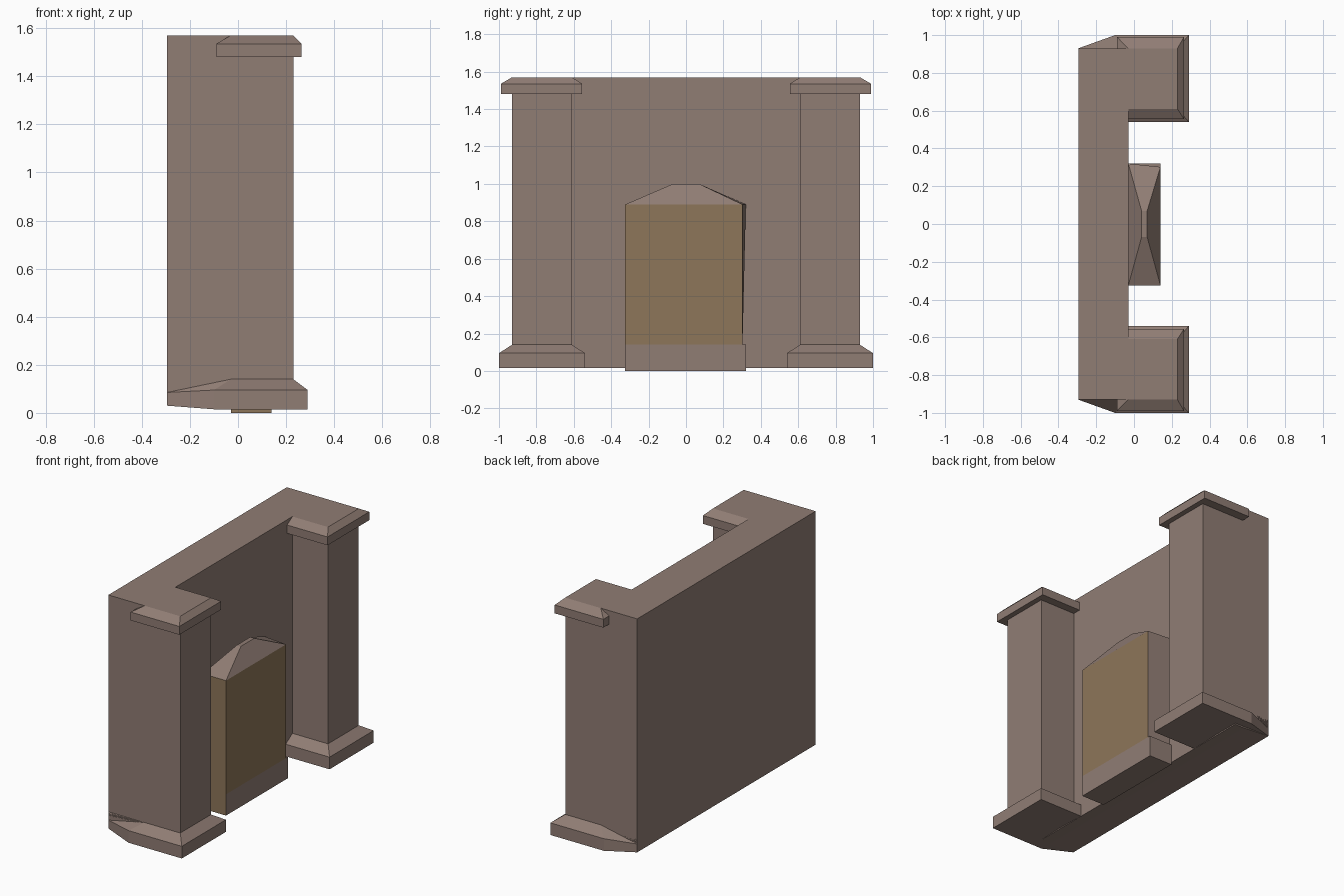
import bpy, bmesh

if "Cube" in bpy.data.objects:
    bpy.data.objects.remove(bpy.data.objects["Cube"])


def material(name, col):
    m = bpy.data.materials.new(name)
    m.diffuse_color = (*col, 1)
    m.use_nodes = True
    m.node_tree.nodes["Principled BSDF"].inputs["Base Color"].default_value = m.diffuse_color
    return m


stone = material("stone", (0.28, 0.205, 0.175))
wood = material("wood", (0.27, 0.18, 0.10))


def loft(name, rings):
    """Closed solid through rings of equal point count."""
    bm = bmesh.new()
    vs = [[bm.verts.new(p) for p in r] for r in rings]
    n = len(rings[0])
    for a, b in zip(vs, vs[1:]):
        for i in range(n):
            j = (i + 1) % n
            bm.faces.new((a[i], a[j], b[j], b[i]))
    bm.faces.new(vs[0][::-1])
    bm.faces.new(vs[-1])
    bmesh.ops.recalc_face_normals(bm, faces=bm.faces)
    me = bpy.data.meshes.new(name)
    bm.to_mesh(me)
    bm.free()
    me.materials.append(stone)
    ob = bpy.data.objects.new(name, me)
    bpy.context.collection.objects.link(ob)
    return ob


def rect(x0, x1, y0, y1, z):
    return [(x0, y0, z), (x1, y0, z), (x1, y1, z), (x0, y1, z)]


# main wall, underside rising slightly to the back
profile = [(-0.295, 0.03), (-0.1, 0.015), (-0.03, 0.015), (-0.03, 1.57), (-0.295, 1.57)]
loft("wall", [[(x, y, z) for x, z in profile] for y in (-0.93, 0.93)])

for s, side in ((-1, "left"), (1, "right")):
    def flip(r):
        return [(x, s * y, z) for x, y, z in r]

    # square pillar
    loft("pillar_" + side, [flip(rect(-0.04, 0.23, 0.61, 0.93, z)) for z in (0.1, 1.5)])

    # bevelled cap
    loft("cap_" + side, [flip(r) for r in (
        rect(-0.09, 0.265, 0.555, 0.99, 1.48),
        rect(-0.09, 0.265, 0.555, 0.99, 1.535),
        rect(-0.03, 0.23, 0.61, 0.93, 1.57))])

    # bevelled footing, tapering into the wall's back corner
    foot = [(-0.295, 0.93), (-0.1, 1.0), (0.29, 1.0), (0.29, 0.54), (-0.1, 0.54)]
    top = [(-0.295, 0.93), (-0.03, 0.93), (0.23, 0.93), (0.23, 0.61), (-0.1, 0.61)]
    loft("footing_" + side, [flip(r) for r in (
        [(x, y, 0.03 if x < -0.2 else 0.015) for x, y in foot],
        [(x, y, 0.085 if x < -0.2 else 0.095) for x, y in foot],
        [(x, y, 0.14) for x, y in top])])

# door block with hipped top
door = loft("door", [
    rect(-0.03, 0.14, -0.325, 0.32, 0),
    rect(-0.03, 0.14, -0.325, 0.32, 0.14),
    rect(-0.03, 0.14, -0.325, 0.302, 0.14),
    [(-0.03, -0.325, 0.89), (0.14, -0.325, 0.89), (0.14, 0.302, 0.89), (-0.03, 0.32, 0.89)],
    rect(0.04, 0.07, -0.07, 0.07, 1.0)])
door.data.materials.append(wood)
for f in door.data.polygons:
    front = f.normal.x > 0.95 and 0.3 < f.center.z < 0.8
    if front or f.normal.y < -0.95:
        f.material_index = 1
